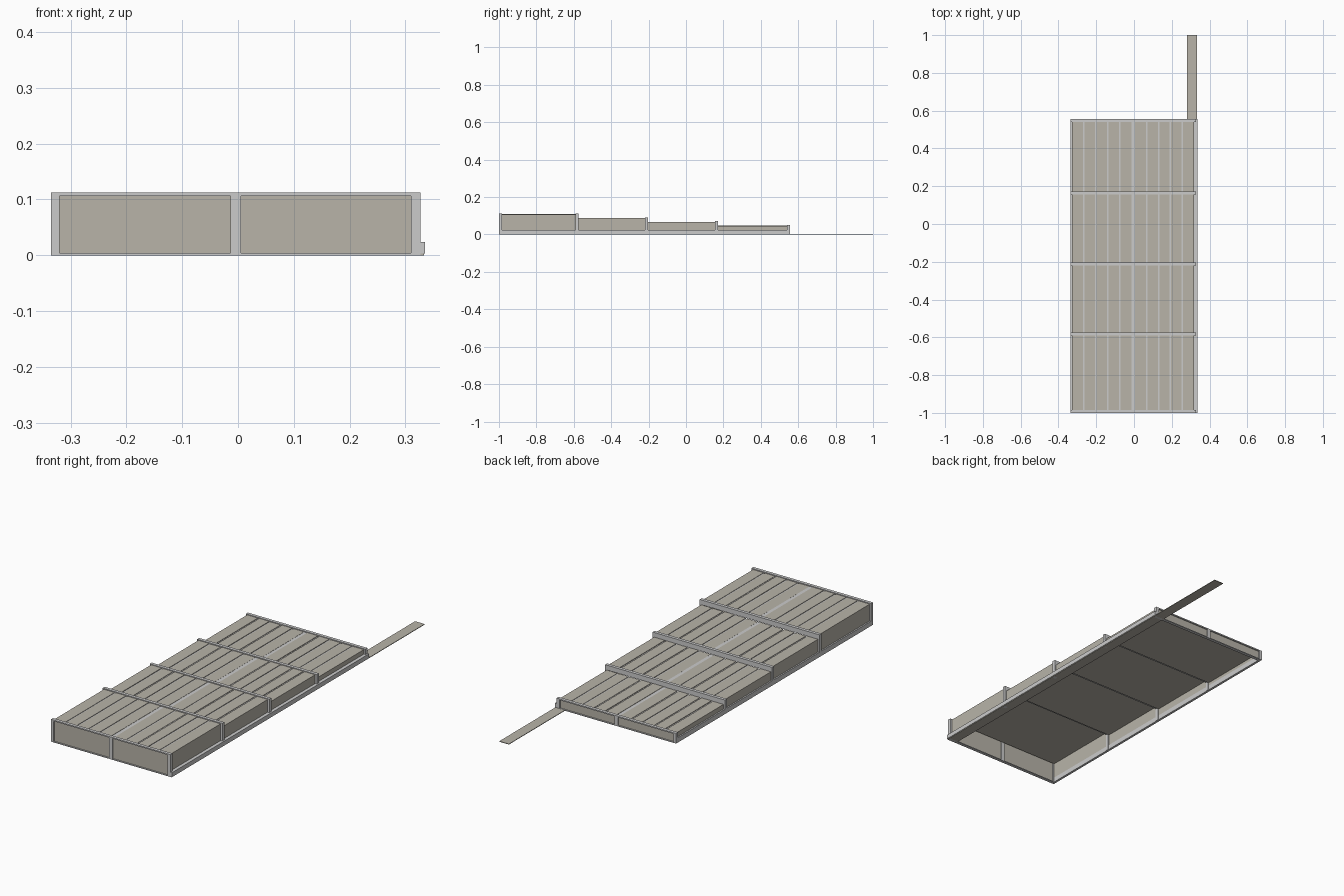
import bpy
import random

if "Cube" in bpy.data.objects:
    bpy.data.objects.remove(bpy.data.objects["Cube"])

random.seed(3)


def material(name, rgb):
    m = bpy.data.materials.new(name)
    m.diffuse_color = (*rgb, 1)
    m.use_nodes = True
    m.node_tree.nodes["Principled BSDF"].inputs["Base Color"].default_value = m.diffuse_color
    return m


GREY = material("light grey frame", (0.60, 0.60, 0.60))
BEIGE = material("beige panel", (0.48, 0.455, 0.395))


def boxes(name, mat, items):
    """One object made of boxes given as (x0, x1, y0, y1, z0, z1)."""
    verts, faces = [], []
    for x0, x1, y0, y1, z0, z1 in items:
        n = len(verts)
        verts += [(x, y, z) for z in (z0, z1)
                  for x, y in ((x0, y0), (x1, y0), (x1, y1), (x0, y1))]
        faces += [(n + 3, n + 2, n + 1, n), (n + 4, n + 5, n + 6, n + 7)]
        faces += [(n + i, n + (i + 1) % 4, n + 4 + (i + 1) % 4, n + 4 + i)
                  for i in range(4)]
    me = bpy.data.meshes.new(name)
    me.from_pydata(verts, [], faces)
    me.materials.append(mat)
    ob = bpy.data.objects.new(name, me)
    bpy.context.collection.objects.link(ob)
    return ob


XL, XR = -0.335, 0.327            # outer faces of the posts
WL, WR = -0.320, 0.310            # inner faces of the posts
MID0, MID1 = -0.013, 0.005        # centre post and ridge strip
YS = [-1.0, -0.575, -0.203, 0.172, 0.557]
TOPS = [0.112, 0.091, 0.071, 0.051]
POST = 0.016
T = 0.004

posts, bars, walls, slabs, ribs, decks = [], [], [], [], [], []
for i, top in enumerate(TOPS):
    y0, y1 = YS[i], YS[i + 1]
    ya = y0 + POST if i == 0 else y0
    yb = y1 - POST

    # corner posts and the cross bar at the back end of the section
    posts += [(XL, WL, yb, y1, 0, top), (WR, XR, yb, y1, 0, top)]
    bars.append((WL, WR, yb, y1, top - 0.024, top))

    # side walls and slim top rails
    for a, b in ((WL - 0.008, WL - 0.004), (WR + 0.004, WR + 0.008)):
        walls.append((a, b, ya, yb, 0.02, top - 0.005))

    # roof deck with separate slabs and grey strips between them
    deck_top = top - 0.008
    decks.append((WL - 0.008, WR + 0.008, ya, yb, deck_top - 0.003, deck_top))
    ribs.append((MID0, MID1, ya, yb, deck_top, deck_top + 0.003))
    for h0, h1 in ((WL - 0.008, MID0), (MID1, WR + 0.008)):
        w = (h1 - h0) / 5
        for k in range(5):
            a, b = h0 + k * w, h0 + (k + 1) * w
            s = deck_top + 0.004 + random.uniform(-0.001, 0.001)
            slabs.append((a + (0.004 if k else 0), b - (0.004 if k < 4 else 0),
                          ya, yb, deck_top, s))
            if k:
                ribs.append((a - 0.004, a + 0.004, ya, yb,
                             deck_top, deck_top + 0.0015))

# front end: corner posts, centre post, top and bottom rails
yf = YS[0]
posts += [(XL, WL, yf, yf + POST, 0, TOPS[0]),
          (WR, XR, yf, yf + POST, 0, TOPS[0]),
          (MID0, MID1, yf, yf + POST, 0, TOPS[0] - 0.006)]
bars += [(WL, WR, yf, yf + POST, TOPS[0] - 0.006, TOPS[0]),
         (WL, WR, yf, yf + POST, 0, 0.004)]

# back end: centre post and bottom rail below the last cross bar
ye = YS[-1]
bars[3] = (WL, WR, ye - POST, ye, TOPS[3] - 0.006, TOPS[3])
posts.append((MID0, MID1, ye - POST, ye, 0, TOPS[3] - 0.006))
bars.append((WL, WR, ye - POST, ye, 0, 0.004))

# end panels, slightly recessed
ends = []
for a, b in ((WL, MID0), (MID1, WR)):
    ends.append((a, b, yf + 0.006, yf + 0.010, 0.004, TOPS[0] - 0.006))
    ends.append((a, b, ye - 0.010, ye - 0.006, 0.004, TOPS[3] - 0.006))

boxes("posts", GREY, posts)
boxes("cross_bars", GREY, bars)
boxes("side_walls", BEIGE, walls)
boxes("end_panels", BEIGE, ends)
boxes("roof_deck", BEIGE, decks)
boxes("roof_slabs", BEIGE, slabs)
boxes("roof_strips", GREY, ribs)

# bottom side rails, the right one standing out a little
boxes("bottom_rails", GREY, [
    (XL, WL - 0.003, yf + POST, ye - POST, 0, 0.024),
    (WR + 0.004, 0.335, yf, ye, 0.003, 0.024)])

# long flat ground strip running past the back end
boxes("ground_strip", BEIGE, [(0.28, 0.333, -1.0, 1.0, 0, 0.003)])
